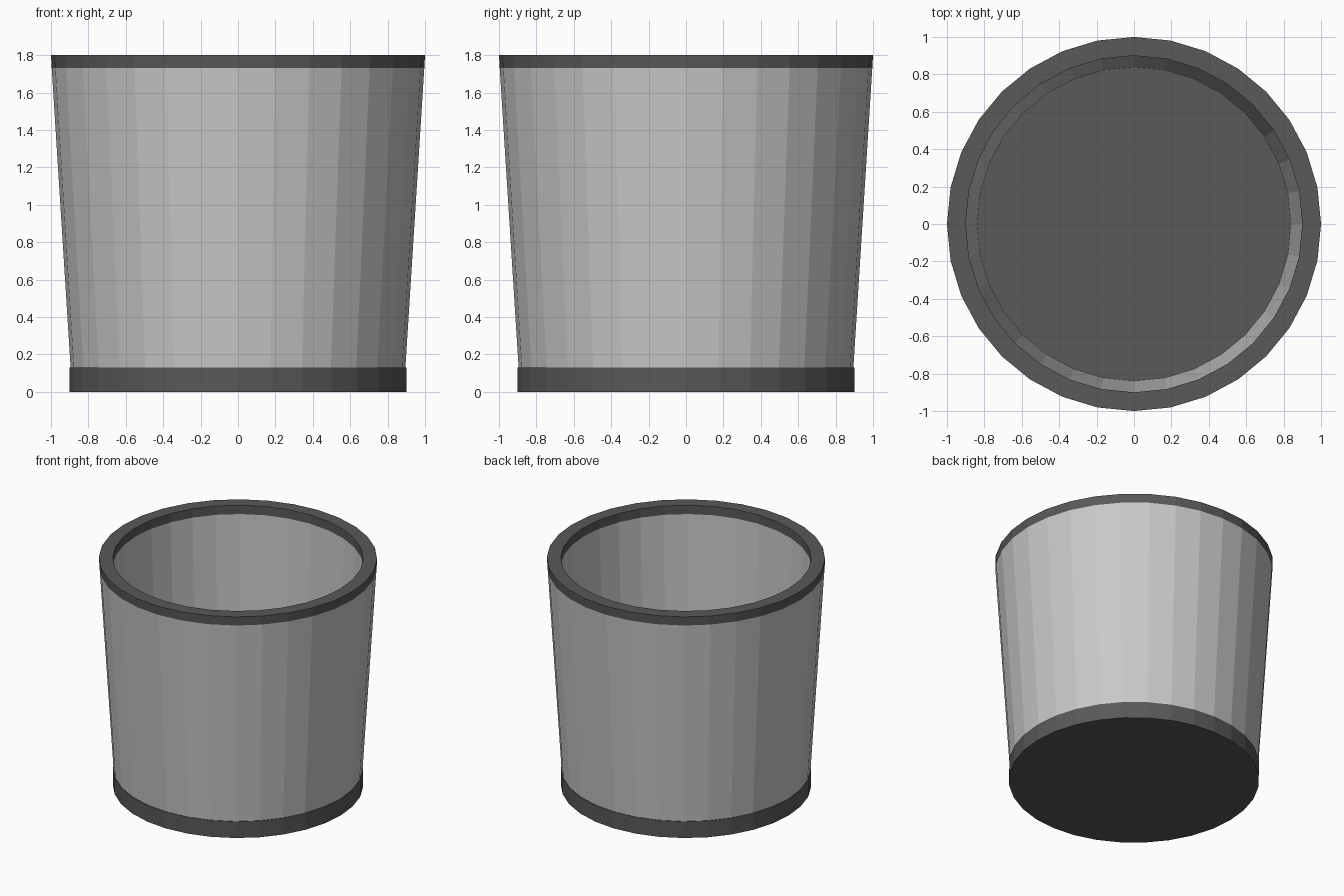
import bpy
import bmesh
import math

if "Cube" in bpy.data.objects:
    bpy.data.objects.remove(bpy.data.objects["Cube"])

SIDES = 32


def material(name, value):
    mat = bpy.data.materials.new(name)
    mat.diffuse_color = (value, value, value, 1.0)
    mat.use_nodes = True
    mat.node_tree.nodes["Principled BSDF"].inputs["Base Color"].default_value = mat.diffuse_color
    return mat


def lathe(name, profile, mat, closed):
    """Spin (radius, height) points round z; a radius of 0 closes an end."""
    bm = bmesh.new()
    rings = []
    for r, z in profile:
        count = SIDES if r > 0 else 1
        rings.append([bm.verts.new((r * math.cos(2 * math.pi * i / SIDES),
                                    r * math.sin(2 * math.pi * i / SIDES), z))
                      for i in range(count)])
    pairs = list(zip(rings, rings[1:]))
    if closed:
        pairs.append((rings[-1], rings[0]))
    for a, b in pairs:
        for i in range(SIDES):
            j = (i + 1) % SIDES
            if len(a) == 1:
                bm.faces.new((a[0], b[j], b[i]))
            elif len(b) == 1:
                bm.faces.new((a[i], a[j], b[0]))
            else:
                bm.faces.new((a[i], a[j], b[j], b[i]))
    bmesh.ops.recalc_face_normals(bm, faces=bm.faces)
    mesh = bpy.data.meshes.new(name)
    bm.to_mesh(mesh)
    bm.free()
    mesh.materials.append(mat)
    obj = bpy.data.objects.new(name, mesh)
    bpy.context.collection.objects.link(obj)
    return obj


light = material("light grey", 0.58)
dark = material("dark grey", 0.10)

# Solid base disc, whose top is the inside floor
lathe("base", [(0, 0), (0.9, 0), (0.9, 0.13), (0, 0.13)], dark, False)

# Tapered wall with thickness
lathe("wall", [(0.895, 0.13), (0.996, 1.73), (0.9, 1.73), (0.84, 0.13)], light, True)

# Flat band round the mouth
lathe("rim", [(0.996, 1.73), (1.0, 1.8), (0.9, 1.8), (0.9, 1.73)], dark, True)
